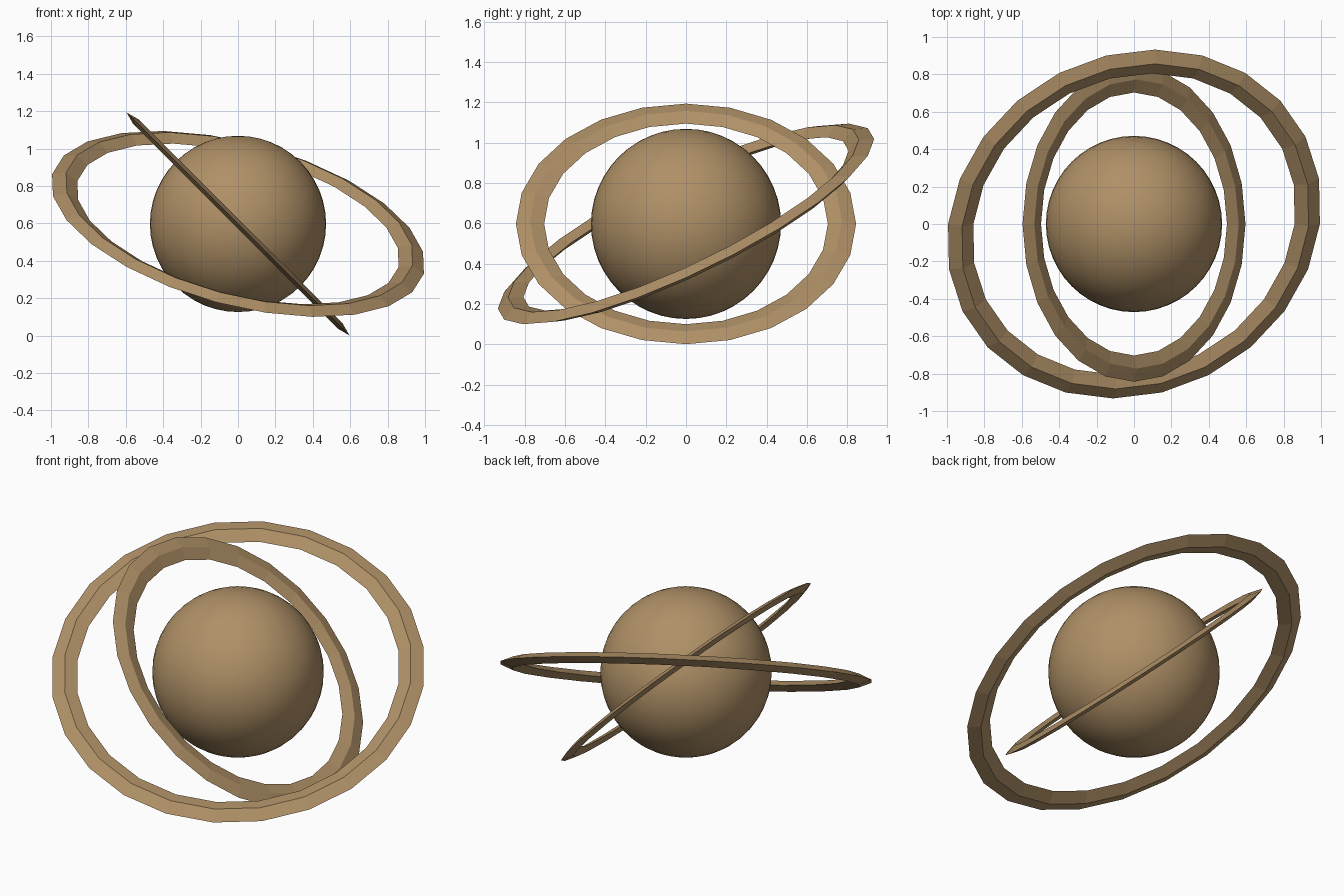
import bpy
import bmesh
from math import cos, sin, pi, radians

if "Cube" in bpy.data.objects:
    bpy.data.objects.remove(bpy.data.objects["Cube"])

CENTRE = (0, 0, 0.597)

tan = bpy.data.materials.new("warm tan")
tan.diffuse_color = (0.43, 0.28, 0.135, 1)
tan.use_nodes = True
tan.node_tree.nodes["Principled BSDF"].inputs["Base Color"].default_value = tan.diffuse_color


def ring(name, outer, width, half_thick, rotation, segments=24):
    """Faceted ring with a flat diamond cross-section."""
    mid = outer - width / 2
    section = [(outer, 0), (mid, half_thick), (outer - width, 0), (mid, -half_thick)]
    bm = bmesh.new()
    loops = []
    for i in range(segments):
        a = 2 * pi * i / segments
        loops.append([bm.verts.new((r * cos(a), r * sin(a), z)) for r, z in section])
    for i in range(segments):
        p, q = loops[i], loops[(i + 1) % segments]
        for k in range(4):
            n = (k + 1) % 4
            bm.faces.new((p[k], q[k], q[n], p[n]))
    bmesh.ops.recalc_face_normals(bm, faces=bm.faces)
    mesh = bpy.data.meshes.new(name)
    bm.to_mesh(mesh)
    bm.free()
    mesh.materials.append(tan)
    ob = bpy.data.objects.new(name, mesh)
    bpy.context.collection.objects.link(ob)
    ob.location = CENTRE
    ob.rotation_euler = [radians(d) for d in rotation]
    return ob


# Smooth central sphere
bpy.ops.mesh.primitive_uv_sphere_add(segments=48, ring_count=24, radius=0.471, location=CENTRE)
sphere = bpy.context.object
sphere.name = "central_sphere"
sphere.data.materials.append(tan)
bpy.ops.object.shade_smooth()

# Two tilted orbiting rings
ring("inner_ring", 0.843, 0.14, 0.019, (0, 45, 0))
ring("outer_ring", 1.029, 0.14, 0.03, (25, 15, 0))
